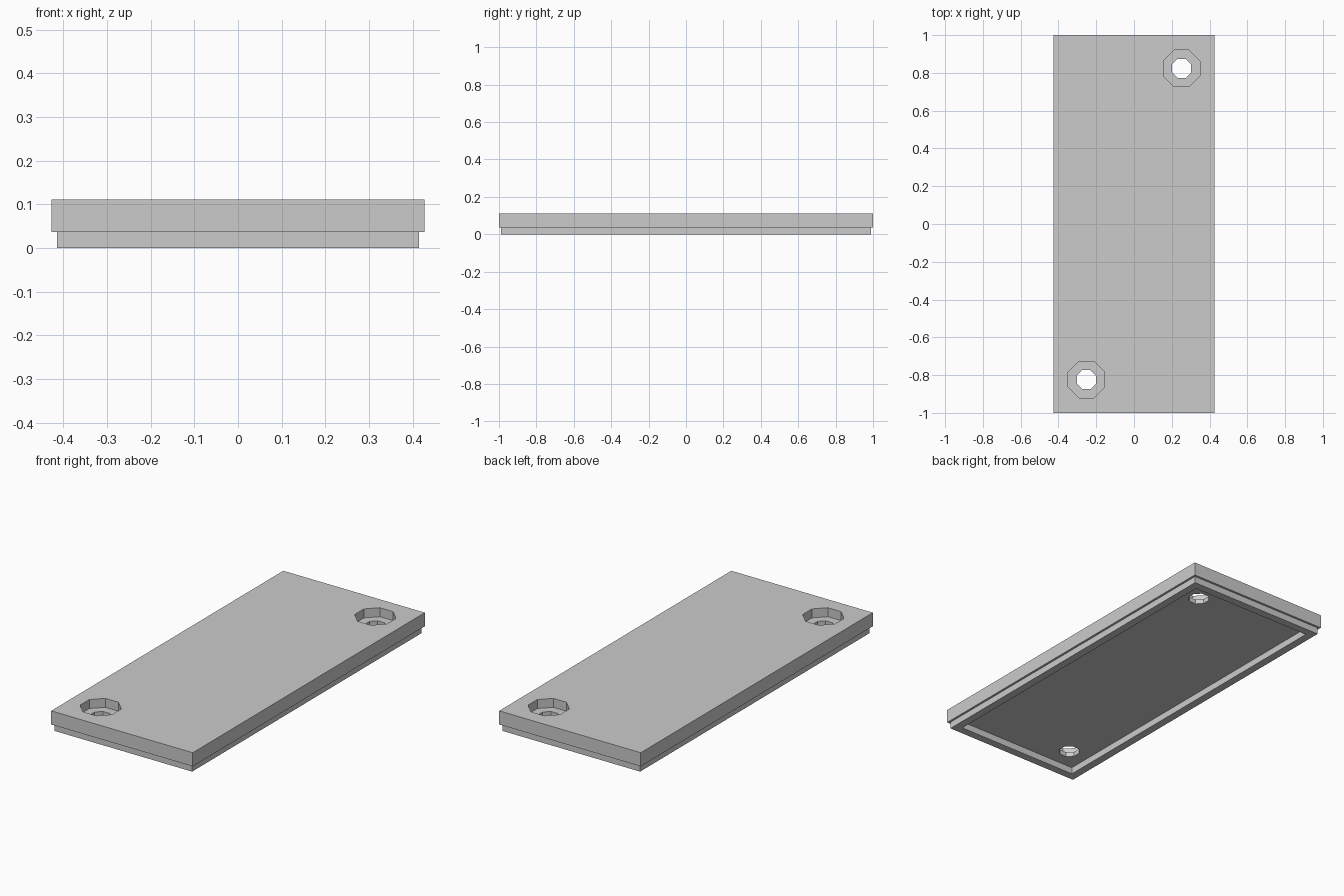
import bpy
import bmesh
from math import pi, cos
from mathutils import Matrix

default = bpy.data.objects.get("Cube")
if default:
    bpy.data.objects.remove(default, do_unlink=True)

# Overall sizes (half widths, heights)
HALF_X, HALF_Y, TOP = 0.427, 1.0, 0.111
LIP_INSET, LIP_WALL, LIP_HEIGHT = 0.012, 0.044, 0.0365
HOLE_X, HOLE_Y = 0.252, 0.8235
HOLE_WIDTH, RECESS_WIDTH, RECESS_FLOOR = 0.102, 0.193, 0.062

grey = bpy.data.materials.new("plain_grey")
grey.use_nodes = True
colour = (0.6, 0.6, 0.6, 1)
grey.diffuse_color = colour
grey.node_tree.nodes["Principled BSDF"].inputs["Base Color"].default_value = colour


def finish(name, bm):
    mesh = bpy.data.meshes.new(name)
    bm.to_mesh(mesh)
    bm.free()
    mesh.materials.append(grey)
    obj = bpy.data.objects.new(name, mesh)
    bpy.context.collection.objects.link(obj)
    return obj


def box(name, half_x, half_y, low, high):
    bm = bmesh.new()
    place = Matrix.Translation((0, 0, (low + high) / 2))
    size = Matrix.Diagonal((2 * half_x, 2 * half_y, high - low, 1))
    bmesh.ops.create_cube(bm, size=1, matrix=place @ size)
    return finish(name, bm)


def octagon(name, x, y, width, low, high):
    bm = bmesh.new()
    radius = width / 2 / cos(pi / 8)
    place = Matrix.Translation((x, y, (low + high) / 2))
    bmesh.ops.create_cone(bm, cap_ends=True, segments=8, radius1=radius,
                          radius2=radius, depth=high - low,
                          matrix=place @ Matrix.Rotation(pi / 8, 4, "Z"))
    return finish(name, bm)


def combine(target, tool, operation):
    mod = target.modifiers.new(tool.name, "BOOLEAN")
    mod.operation, mod.solver, mod.object = operation, "EXACT", tool
    tool.hide_render = True
    bpy.context.view_layer.objects.active = target
    bpy.ops.object.modifier_apply(modifier=mod.name)
    bpy.data.objects.remove(tool, do_unlink=True)


# Cover plate with a narrower locating lip underneath
cover = box("cover_plate", HALF_X, HALF_Y, LIP_HEIGHT, TOP)
lip_x, lip_y = HALF_X - LIP_INSET, HALF_Y - LIP_INSET
combine(cover, box("lip", lip_x, lip_y, 0, LIP_HEIGHT + 0.02), "UNION")

# Shallow pocket that leaves the lip as a thin frame
pocket = box("pocket", lip_x - LIP_WALL, lip_y - LIP_WALL, -0.1, LIP_HEIGHT)
combine(cover, pocket, "DIFFERENCE")

# Countersunk screw holes in opposite corners
for side in (-1, 1):
    x, y = side * HOLE_X, side * HOLE_Y
    combine(cover, octagon("recess", x, y, RECESS_WIDTH, RECESS_FLOOR, 0.2), "DIFFERENCE")
    combine(cover, octagon("hole", x, y, HOLE_WIDTH, -0.1, 0.2), "DIFFERENCE")
